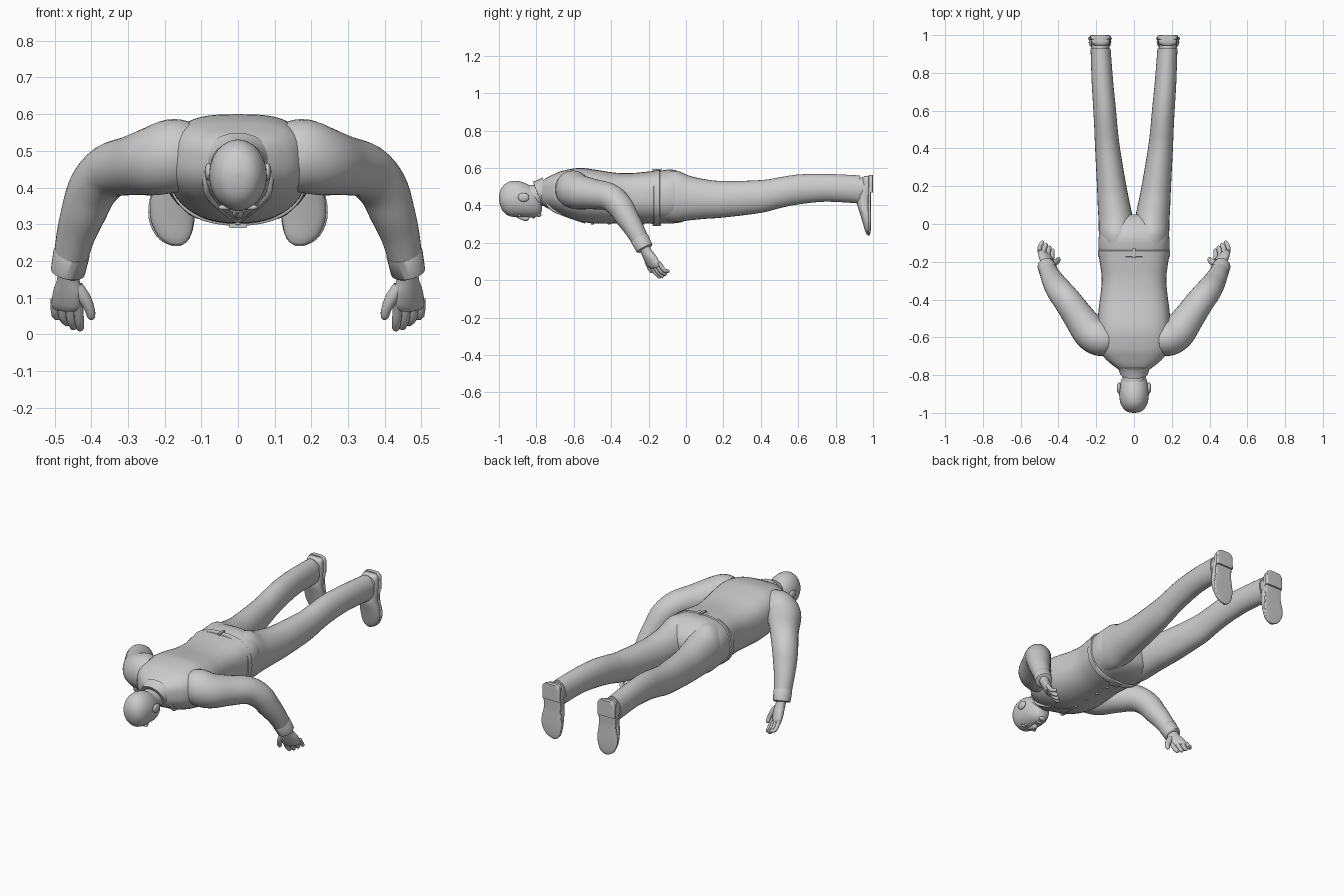
import bpy, bmesh, math
from mathutils import Vector

X, Y, Z = Vector((1, 0, 0)), Vector((0, 1, 0)), Vector((0, 0, 1))


def spline(rows, steps):
    # Catmull-Rom through rows of numbers
    out = []
    for i in range(len(rows) - 1):
        a, b, c, d = rows[max(i - 1, 0)], rows[i], rows[i + 1], rows[min(i + 2, len(rows) - 1)]
        for s in range(steps):
            t = s / steps
            out.append([0.5 * (2 * q + (r - p) * t + (2 * p - 5 * q + 4 * r - w) * t * t
                               + (3 * q - p - 3 * r + w) * t ** 3) for p, q, r, w in zip(a, b, c, d)])
    return out + [list(rows[-1])]


def loft(name, rows, frame=None, mirror=False, sides=28, steps=4, p_top=2, p_low=2, angle=50):
    # rows: x, y, z, half width, half height; frame None = follow the path
    pts = spline(rows, steps)
    bm = bmesh.new()
    rings = []
    for i, (x, y, z, u, v) in enumerate(pts):
        if frame:
            U, V = frame
        else:
            t = Vector(pts[min(i + 1, len(pts) - 1)][:3]) - Vector(pts[max(i - 1, 0)][:3])
            U = t.cross(Z).normalized()
            V = U.cross(t).normalized()
        ring = []
        for k in range(sides):
            a = 2 * math.pi * k / sides
            c, s = math.cos(a), math.sin(a)
            e = 2 / (p_top if s > 0 else p_low)
            ring.append(bm.verts.new(Vector((x, y, z))
                        + U * math.copysign(abs(c) ** e, c) * max(u, 0.001)
                        + V * math.copysign(abs(s) ** e, s) * max(v, 0.001)))
        rings.append(ring)
    for r, q in zip(rings, rings[1:]):
        for k in range(sides):
            n = (k + 1) % sides
            bm.faces.new((r[k], r[n], q[n], q[k]))
    bm.faces.new(rings[0])
    bm.faces.new(rings[-1])
    return finish(name, bm, mirror, angle)


def finish(name, bm, mirror, angle=50):
    bmesh.ops.recalc_face_normals(bm, faces=bm.faces)
    me = bpy.data.meshes.new(name)
    bm.to_mesh(me)
    bm.free()
    ob = bpy.data.objects.new(name, me)
    bpy.context.collection.objects.link(ob)
    bpy.ops.object.select_all(action='DESELECT')
    ob.select_set(True)
    bpy.context.view_layer.objects.active = ob
    bpy.ops.object.shade_smooth_by_angle(angle=math.radians(angle))
    if mirror:
        ob.modifiers.new("Mirror", 'MIRROR')
    return ob


def along_y(rows):
    # rows: y, top z, bottom z, centre x, half width
    return [(x, y, (t + b) / 2, w, (t - b) / 2) for y, t, b, x, w in rows]


def blob(name, loc, size, mirror=False):
    bm = bmesh.new()
    bmesh.ops.create_uvsphere(bm, u_segments=16, v_segments=10, radius=1)
    for v in bm.verts:
        v.co = Vector([l + c * s for l, c, s in zip(loc, v.co, size)])
    return finish(name, bm, mirror, 80)


XZ = (X, Z)

# Torso in a waistcoat
loft("waistcoat", along_y([
    (-0.775, .525, .41, 0, .075), (-0.75, .545, .39, 0, .11), (-0.71, .565, .37, 0, .155),
    (-0.66, .585, .345, 0, .182), (-0.57, .60, .315, 0, .19), (-0.48, .59, .303, 0, .19),
    (-0.38, .575, .303, 0, .178), (-0.29, .573, .305, 0, .171), (-0.21, .58, .303, 0, .18),
    (-0.155, .586, .300, 0, .189)]), XZ, p_top=3, p_low=2.2, sides=48)

# Waistband and hips
loft("waistband", along_y([(-0.175, .582, .301, 0, .185), (-0.172, .587, .296, 0, .19),
     (-0.142, .59, .296, 0, .192), (-0.138, .586, .30, 0, .187)]), XZ, p_top=2.6, p_low=2.3, steps=1, sides=48)
loft("hips", along_y([(-0.15, .583, .302, 0, .186), (-0.08, .592, .303, 0, .188),
     (-0.02, .573, .312, 0, .17), (0.03, .53, .34, 0, .11), (0.05, .49, .39, 0, .05)]),
     XZ, p_top=2.6, p_low=2.3, sides=48)
loft("belt_loop", along_y([(-0.18, .594, .575, 0, .008), (-0.13, .596, .575, 0, .008)]), XZ, p_top=6, p_low=6, steps=1)
loft("belt_buckle", along_y([(-0.18, .31, .290, 0, .025), (-0.135, .31, .290, 0, .025)]), XZ, p_top=8, p_low=8, steps=1)

# Trouser legs
loft("trouser_leg", along_y([
    (-0.12, .575, .32, .094, .085), (-0.05, .585, .312, .093, .093), (0.02, .558, .32, .096, .092),
    (0.1, .54, .328, .106, .086), (0.2, .53, .335, .118, .078), (0.4, .535, .36, .14, .066),
    (0.5, .55, .385, .148, .062), (0.6, .565, .405, .155, .06), (0.75, .568, .42, .167, .057),
    (0.93, .56, .41, .177, .053)]), XZ, mirror=True)

# Socks and shoes, toes hanging down
loft("sock", along_y([(0.9, .55, .425, .178, .046), (0.975, .55, .43, .178, .047)]), XZ, mirror=True, steps=1)


def along_z(rows):
    # rows: z, front y, back y, centre x, half width
    return [(x, (f + b) / 2, z, w, (b - f) / 2) for z, f, b, x, w in rows]


loft("shoe_upper", along_z([
    (.557, .955, .985, .178, .03), (.545, .942, .99, .178, .046), (.50, .935, .99, .178, .05),
    (.45, .918, .987, .178, .05), (.41, .914, .984, .178, .052), (.36, .929, .986, .18, .059),
    (.31, .944, .988, .179, .058), (.27, .955, .986, .174, .045), (.248, .964, .982, .169, .024),
    (.243, .97, .98, .168, .006)]), (X, Y), mirror=True, p_top=3)
loft("shoe_sole", [(.178, .99, .556, .02, .006), (.178, .985, .54, .049, .008), (.178, .982, .47, .053, .008),
     (.178, .98, .41, .053, .008), (.181, .982, .35, .063, .008), (.18, .982, .30, .06, .008),
     (.174, .98, .258, .04, .007), (.168, .976, .24, .01, .006)], (X, Y), mirror=True, p_top=5, p_low=5, steps=3)
loft("shoe_heel", [(.178, .988, .562, .03, .012), (.178, .988, .545, .052, .012),
     (.178, .988, .47, .055, .012)], (X, Y), mirror=True, p_top=7, p_low=7, steps=2)

# Sleeves
loft("sleeve", [(.13, -.61, .49, .08, .09), (.175, -.605, .487, .095, .1), (.23, -.575, .472, .093, .094),
     (.29, -.495, .46, .082, .081), (.35, -.41, .445, .074, .074), (.393, -.355, .40, .069, .069),
     (.42, -.315, .335, .062, .062), (.442, -.275, .27, .053, .053), (.459, -.235, .195, .045, .045)], mirror=True)
loft("cuff", [(.452, -.25, .225, .046, .046), (.454, -.247, .22, .05, .05), (.464, -.222, .17, .047, .047),
     (.465, -.22, .166, .04, .04)], mirror=True, steps=1)

# Hands with curled fingers
palm_u = Vector((.8, .6, 0.1)).normalized()
palm_v = Vector((-.55, .75, .45)).normalized()
loft("palm", [(.461, -.23, .19, .033, .028), (.463, -.212, .152, .034, .026), (.465, -.193, .12, .045, .026),
     (.468, -.172, .085, .048, .023), (.469, -.163, .07, .042, .017)], (palm_u, palm_v), mirror=True)
for i, finger in enumerate(["index", "middle", "ring", "little"]):
    t = i / 3
    base = Vector((.436 + .065 * t, -.19 + .045 * t, .083 + .012 * t))
    mid = base + Vector((-.003, .028, -.042))
    tip = Vector((.43 + .05 * t, -.135 + .045 * t, .012 + .035 * t * t))
    r = (.013, .014, .0135, .011)[i]
    loft(finger + "_finger", [(*base, r, r), (*mid, r, r), (*(mid * .3 + tip * .7), r * .85, r * .85),
         (*(mid * .05 + tip * .95), r * .65, r * .65), (*tip, .003, .003)], mirror=True, sides=12, steps=3)
loft("thumb", [(.44, -.21, .13, .018, .018), (.42, -.203, .10, .018, .018), (.405, -.195, .07, .014, .014),
     (.4, -.185, .048, .011, .011), (.399, -.18, .04, .003, .003)], mirror=True, sides=12)

# Head, neck and collar
loft("head", along_y([
    (-1.0, .443, .437, 0, .004), (-.995, .472, .405, 0, .032), (-.98, .502, .37, 0, .054),
    (-.95, .525, .345, 0, .071), (-.91, .531, .337, 0, .078), (-.87, .523, .336, 0, .077),
    (-.83, .505, .336, 0, .069), (-.80, .49, .34, 0, .056), (-.78, .47, .35, 0, .04),
    (-.771, .44, .372, 0, .02)]), XZ, sides=36, angle=80)
loft("neck", [(0, -.87, .45, .058, .06), (0, -.80, .452, .058, .057), (0, -.73, .46, .066, .062)], XZ)
slant = Vector((0, -.42, 1)).normalized()
loft("collar", [(0, -.79, .462, .064, .06), (0, -.792, .462, .074, .07), (0, -.765, .461, .083, .08),
     (0, -.73, .457, .105, .1)], (X, slant), steps=2)

# Face and ears
loft("nose", [(0, -.905, .34, .006, .006), (0, -.88, .333, .01, .01), (0, -.855, .329, .015, .013),
     (0, -.842, .332, .012, .009), (0, -.838, .336, .004, .004)], XZ, sides=16, angle=80)
blob("brow", (.032, -.908, .346), (.022, .008, .008), True)
blob("eye", (.031, -.89, .346), (.013, .008, .008), True)
blob("lips", (0, -.815, .338), (.022, .009, .008))
blob("chin", (0, -.787, .35), (.024, .014, .012))
blob("ear", (.08, -.868, .443), (.011, .03, .024), True)

# Waistcoat neckline edges on the chest and armhole edges
loft("neckline_edge", [(.088, -.755, .45, .008, .008), (.085, -.725, .385, .008, .008),
     (.05, -.64, .345, .008, .008), (.004, -.54, .309, .006, .006)], mirror=True, sides=10)
for k in range(4):
    blob("button_%d" % (k + 1), (0, -.5 + k * .09, .303), (.009, .009, .006))
